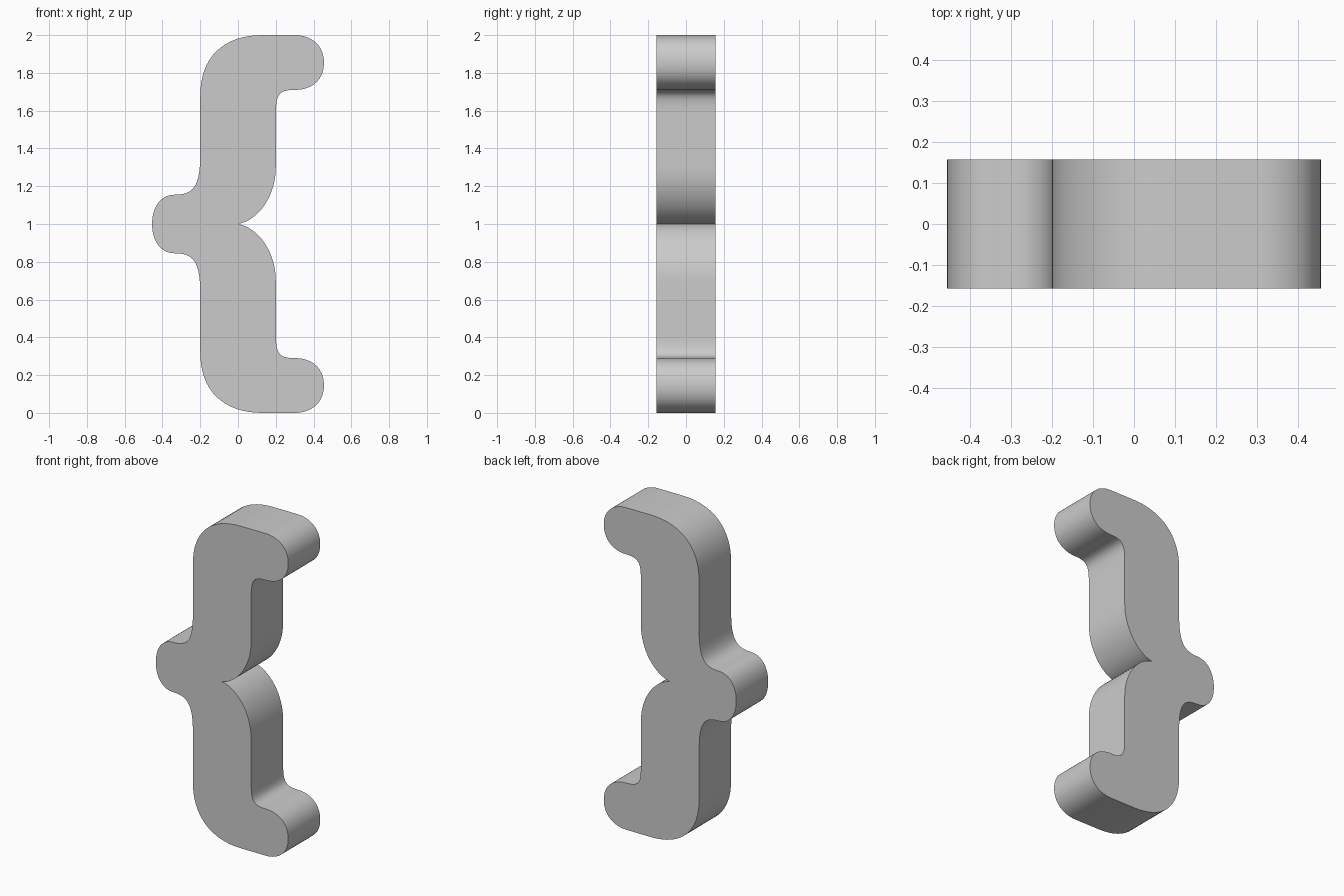
import bpy
import bmesh
from mathutils import Vector
from mathutils.geometry import interpolate_bezier

cube = bpy.data.objects.get("Cube")
if cube:
    bpy.data.objects.remove(cube, do_unlink=True)

HALF_DEPTH = 0.157
STEPS = 17

# Upper half of the outline, from the inner notch round to the pointed side.
# Each entry ends a segment: (end) is straight, (control, control, end) is curved.
start = (0.0, 1.0)
segments = [
    [(0.11, 1.02), (0.2, 1.15), (0.2, 1.3)],          # notch shoulder
    [(0.2, 1.57)],                                    # inner side
    [(0.2, 1.68), (0.21, 1.71), (0.3, 1.71)],         # inner corner
    [(0.395, 1.71), (0.455, 1.765), (0.455, 1.855)],  # rounded end, lower
    [(0.455, 1.945), (0.39, 2.0), (0.3, 2.0)],        # rounded end, upper
    [(0.13, 2.0)],                                    # top
    [(-0.08, 2.0), (-0.2, 1.88), (-0.2, 1.68)],       # outer corner
    [(-0.2, 1.37)],                                   # outer side
    [(-0.2, 1.2), (-0.235, 1.155), (-0.335, 1.155)],  # middle fillet
    [(-0.41, 1.155), (-0.455, 1.09), (-0.455, 1.0)],  # middle tip
]


def trace(origin, parts):
    """Turn straight and curved segments into a list of outline points."""
    points = [Vector(origin)]
    for part in parts:
        knots = [Vector(p) for p in part]
        if len(knots) == 1:
            points.append(knots[0])
        else:
            points += interpolate_bezier(points[-1], *knots, STEPS)[1:]
    return [(p[0], p[1]) for p in points]


# Mirror the upper half about mid height
upper = trace(start, segments)
outline = upper + [(x, 2 - z) for x, z in reversed(upper[1:-1])]

# Fill the outline and extrude it through the depth
bm = bmesh.new()
face = bm.faces.new([bm.verts.new((x, -HALF_DEPTH, z)) for x, z in outline])
extruded = bmesh.ops.extrude_face_region(bm, geom=[face], use_keep_orig=True)
moved = [v for v in extruded["geom"] if isinstance(v, bmesh.types.BMVert)]
bmesh.ops.translate(bm, verts=moved, vec=(0, 2 * HALF_DEPTH, 0))
bmesh.ops.recalc_face_normals(bm, faces=bm.faces)
mesh = bpy.data.meshes.new("curly_bracket")
bm.to_mesh(mesh)
bm.free()

bracket = bpy.data.objects.new("curly_bracket", mesh)
bpy.context.collection.objects.link(bracket)

# Plain grey material
grey = bpy.data.materials.new("light_grey")
grey.use_nodes = True
color = (0.6, 0.6, 0.6, 1)
grey.diffuse_color = color
grey.node_tree.nodes["Principled BSDF"].inputs["Base Color"].default_value = color
mesh.materials.append(grey)

# Smooth the curved sides, keep the rims sharp
bpy.ops.object.select_all(action="DESELECT")
bracket.select_set(True)
bpy.context.view_layer.objects.active = bracket
bpy.ops.object.shade_smooth_by_angle(angle=0.6)
